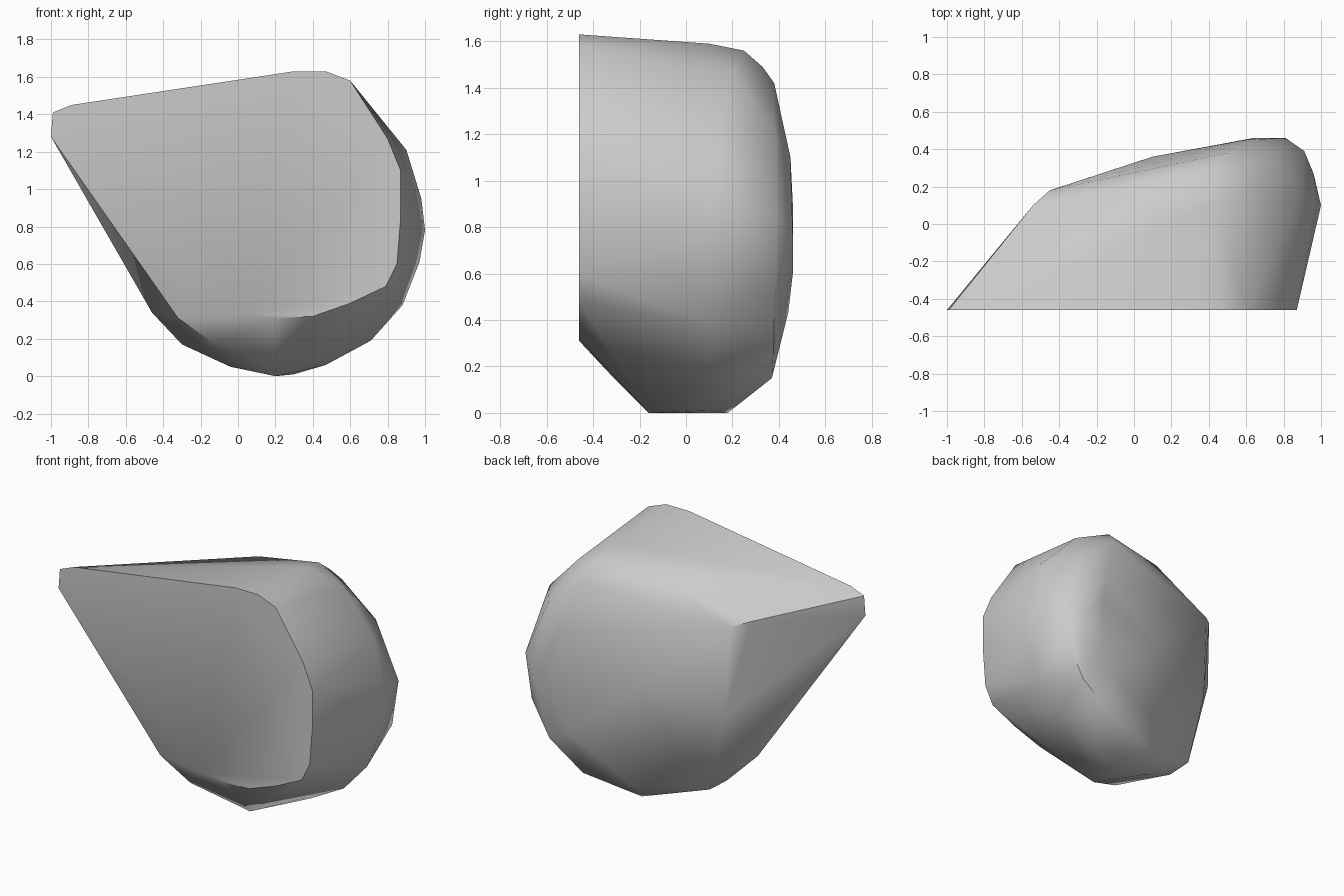
import bpy
import bmesh
import math

cube = bpy.data.objects.get("Cube")
if cube:
    bpy.data.objects.remove(cube, do_unlink=True)

# Flat cut face, as (x, z)
FRONT_Y = -0.46
front_outline = [(-1, 1.28), (-0.99, 1.41), (-0.89, 1.45), (0.3, 1.63),
                 (0.47, 1.63), (0.6, 1.58), (0.8, 1.27), (0.87, 1.1),
                 (0.87, 0.85), (0.85, 0.6), (0.79, 0.48), (0.6, 0.39),
                 (0.4, 0.32), (0.2, 0.31), (0.05, 0.33)]

# Widest belt around the middle, as (x, y, z)
belt = [(-0.12, -0.33, 0.17), (-0.32, -0.36, 0.31), (-0.46, -0.1, 0.34),
        (-0.3, 0, 0.17), (-0.04, 0.05, 0.05), (0.2, -0.16, 0),
        (0.2, 0.18, 0), (0.3, 0.1, 0.01), (0.47, 0.1, 0.06),
        (0.71, 0.1, 0.19), (0.88, 0.1, 0.38), (0.97, 0.1, 0.61),
        (1, 0.1, 0.78), (0.98, 0.12, 0.95), (0.9, 0.15, 1.21),
        (0.65, 0.2, 1.47), (0.42, 0.1, 1.59), (0.42, 0.25, 1.56)]

# Rim of the rounded back
rim = [(-0.54, 0.1, 1.33), (-0.45, 0.18, 1.3), (-0.42, 0.19, 0.7),
       (-0.3, 0.18, 0.18), (0, 0.22, 1.5), (0.45, 0.33, 1.49),
       (0.5, 0.38, 1.42), (0.75, 0.38, 1.22), (0.91, 0.39, 0.85),
       (0.96, 0.27, 0.85), (0.87, 0.38, 0.55), (0.74, 0.38, 0.32),
       (0.5, 0.37, 0.15), (0.15, 0.29, 0.1)]

# Low crown of the back
crown = [(0.1, 0.36, 0.8), (0.64, 0.46, 0.6), (0.64, 0.46, 0.9),
         (0.81, 0.46, 0.75), (0.6, 0.45, 1.1), (0.55, 0.44, 0.43)]

# Stretch one skin over all the sections
bm = bmesh.new()
for x, z in front_outline:
    bm.verts.new((x, FRONT_Y, z))
for point in belt + rim + crown:
    bm.verts.new(point)
hull = bmesh.ops.convex_hull(bm, input=bm.verts)
loose = [v for v in bm.verts if not v.link_faces]
bmesh.ops.delete(bm, geom=loose, context='VERTS')
bmesh.ops.dissolve_limit(bm, angle_limit=math.radians(1),
                         verts=bm.verts, edges=bm.edges)
bmesh.ops.recalc_face_normals(bm, faces=bm.faces)
mesh = bpy.data.meshes.new("stone_chunk")
bm.to_mesh(mesh)
bm.free()

stone = bpy.data.objects.new("stone_chunk", mesh)
bpy.context.collection.objects.link(stone)

# Plain grey stone
grey = bpy.data.materials.new("stone_grey")
grey.use_nodes = True
colour = (0.6, 0.6, 0.6, 1)
grey.diffuse_color = colour
grey.node_tree.nodes["Principled BSDF"].inputs["Base Color"].default_value = colour
mesh.materials.append(grey)

# Rounded shading with a crisp cut face
bpy.ops.object.select_all(action='DESELECT')
stone.select_set(True)
bpy.context.view_layer.objects.active = stone
bpy.ops.object.shade_smooth_by_angle(angle=math.radians(40))
